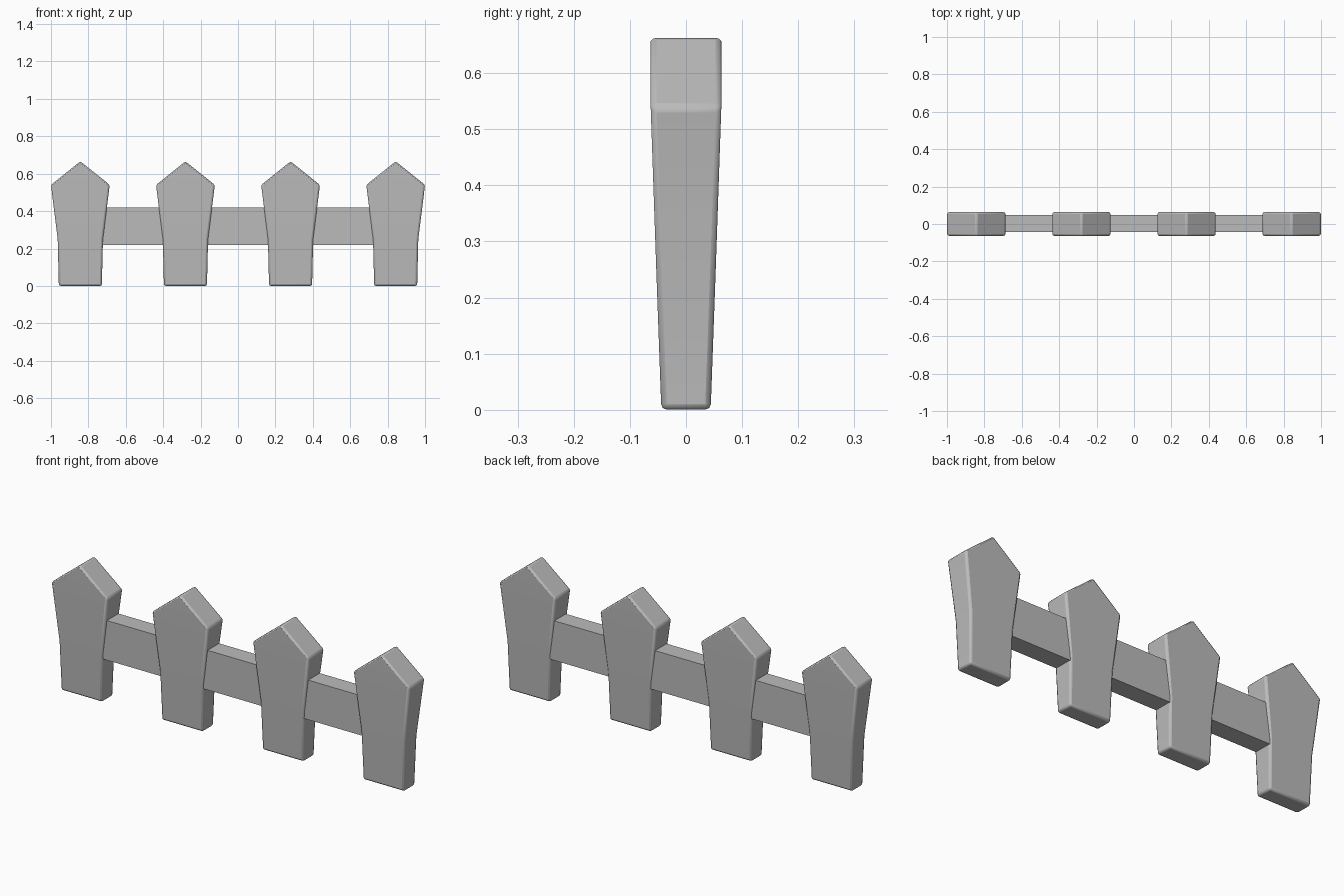
import bpy, bmesh, math

cube = bpy.data.objects.get("Cube")
if cube:
    bpy.data.objects.remove(cube, do_unlink=True)

grey = bpy.data.materials.new("plain_grey")
grey.use_nodes = True
colour = (0.5, 0.5, 0.5, 1)
grey.diffuse_color = colour
grey.node_tree.nodes["Principled BSDF"].inputs["Base Color"].default_value = colour


def finish(name, bm, x, bevel):
    bmesh.ops.recalc_face_normals(bm, faces=bm.faces)
    mesh = bpy.data.meshes.new(name)
    bm.to_mesh(mesh)
    bm.free()
    mesh.materials.append(grey)
    ob = bpy.data.objects.new(name, mesh)
    bpy.context.collection.objects.link(ob)
    ob.location.x = x
    bpy.ops.object.select_all(action='DESELECT')
    ob.select_set(True)
    bpy.context.view_layer.objects.active = ob
    bpy.ops.object.shade_smooth_by_angle(angle=math.radians(40))
    if bevel:
        mod = ob.modifiers.new("soft_edges", 'BEVEL')
        mod.width = bevel
        mod.segments = 2
        mod.limit_method = 'ANGLE'
        mod.angle_limit = math.radians(25)
    return ob


def picket(name, x):
    # Levels: half width, half depth, height
    levels = [(0.115, 0.044, 0), (0.121, 0.053, 0.25), (0.157, 0.063, 0.54)]
    bm = bmesh.new()
    rings = [[bm.verts.new((sx * w, sy * d, z))
              for sx, sy in ((-1, -1), (1, -1), (1, 1), (-1, 1))]
             for w, d, z in levels]
    bm.faces.new(rings[0])
    for a, b in zip(rings, rings[1:]):
        for i in range(4):
            j = (i + 1) % 4
            bm.faces.new((a[i], a[j], b[j], b[i]))
    # Pointed top
    front, back = (bm.verts.new((0, y, 0.666)) for y in (-0.063, 0.063))
    fl, fr, br, bl = rings[-1]
    for face in ((fl, fr, front), (br, bl, back),
                 (fr, br, back, front), (bl, fl, front, back)):
        bm.faces.new(face)
    finish(name, bm, x, 0.01)


for i, x in enumerate((-0.843, -0.281, 0.281, 0.843)):
    picket(f"picket_{i + 1}", x)

# Crossbar running through all pickets
bm = bmesh.new()
bmesh.ops.create_cube(bm, size=1)
for v in bm.verts:
    v.co.x *= 1.69
    v.co.y = v.co.y * 0.092 + 0.002
    v.co.z = v.co.z * 0.2 + 0.32
finish("rail", bm, 0, 0)
